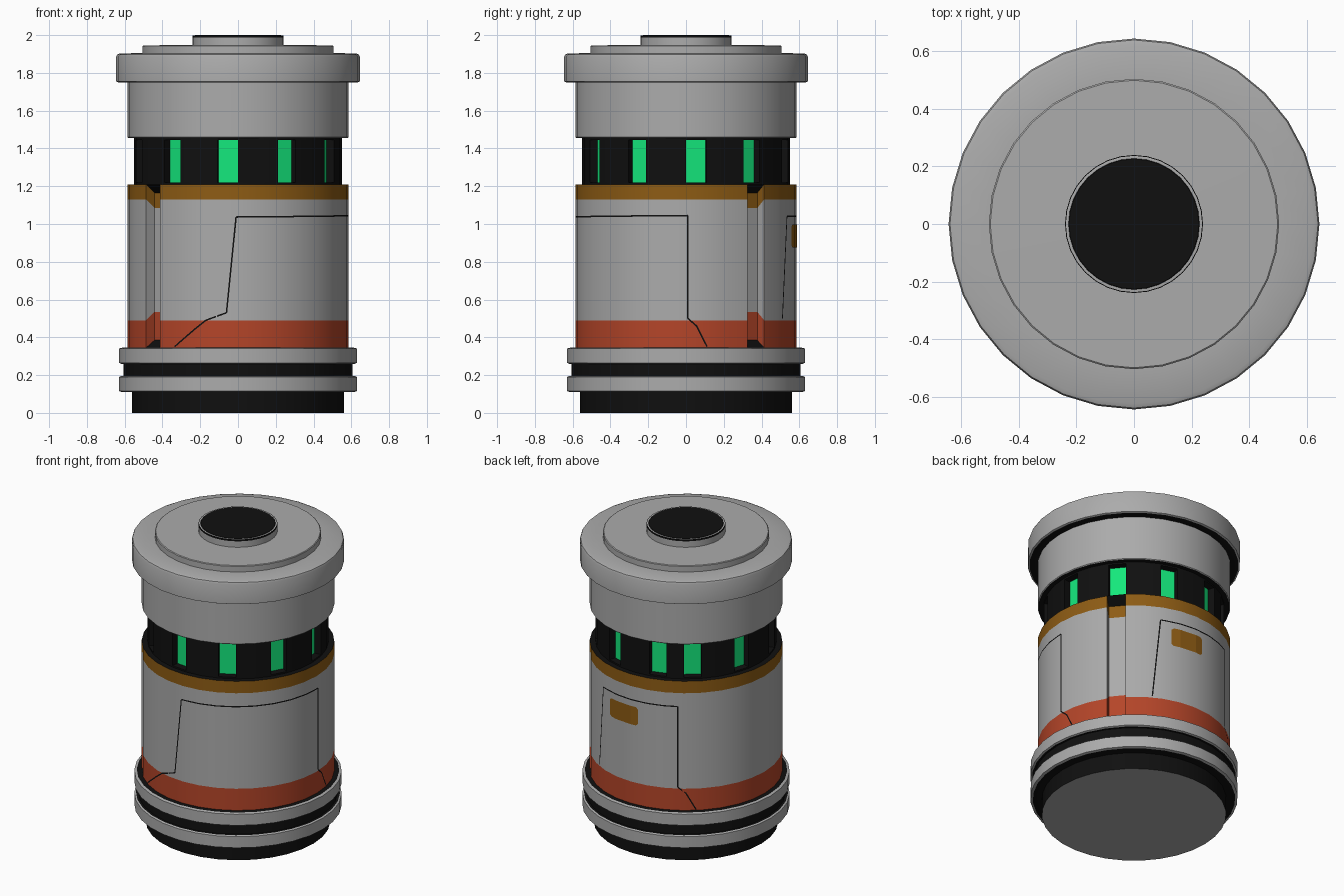
import bpy, bmesh, math

if "Cube" in bpy.data.objects:
    bpy.data.objects.remove(bpy.data.objects["Cube"])

N = 32
STEP = 2 * math.pi / N


def material(name, rgb):
    m = bpy.data.materials.new(name)
    m.diffuse_color = (*rgb, 1)
    m.use_nodes = True
    m.node_tree.nodes["Principled BSDF"].inputs["Base Color"].default_value = m.diffuse_color
    return m


GREY, BLACK, RED, AMBER, GREEN = range(5)
MATS = [material("grey paint", (0.41, 0.41, 0.41)),
        material("black rubber", (0.005, 0.005, 0.005)),
        material("red orange stripe", (0.46, 0.06, 0.022)),
        material("amber stripe", (0.27, 0.107, 0.007)),
        material("green light", (0.007, 0.80, 0.20))]


def finish(name, faces, smooth=True):
    """Object from a list of (corner list, colour) faces."""
    bm = bmesh.new()
    for pts, mat in faces:
        f = bm.faces.new([bm.verts.new(p) for p in pts])
        f.material_index = mat
    bmesh.ops.remove_doubles(bm, verts=bm.verts, dist=1e-5)
    me = bpy.data.meshes.new(name)
    bm.to_mesh(me)
    bm.free()
    for m in MATS:
        me.materials.append(m)
    ob = bpy.data.objects.new(name, me)
    bpy.context.collection.objects.link(ob)
    if smooth:
        bpy.ops.object.select_all(action='DESELECT')
        ob.select_set(True)
        bpy.context.view_layer.objects.active = ob
        bpy.ops.object.shade_smooth_by_angle(angle=math.radians(30))
    return ob


def pt(r, k, z):
    return (r * math.cos(k * STEP), r * math.sin(k * STEP), z)


def lathe(name, start, segs):
    """Revolve a profile upwards; each seg is (radius, z, colour)."""
    faces = []
    r0, z0 = start
    for r1, z1, mat in segs:
        if r0 == 0:
            faces.append(([pt(r1, -k, z1) for k in range(N)], mat))
        elif r1 == 0:
            faces.append(([pt(r0, k, z0) for k in range(N)], mat))
        else:
            for k in range(N):
                faces.append(([pt(r0, k, z0), pt(r0, k + 1, z0),
                               pt(r1, k + 1, z1), pt(r1, k, z1)], mat))
        r0, z0 = r1, z1
    return finish(name, faces)


def slotted_drum(name, r, zs, mats, slots, depth, floor_zs, floor_mats, wall_mats):
    """Banded drum whose slot columns are pushed inward, with dark ends."""
    faces = []
    for k in range(N):
        if k not in slots:
            for i, m in enumerate(mats):
                faces.append(([pt(r, k, zs[i]), pt(r, k + 1, zs[i]),
                               pt(r, k + 1, zs[i + 1]), pt(r, k, zs[i + 1])], m))
            continue
        a = (k + 0.5) * STEP
        dx, dy = depth * math.cos(a), depth * math.sin(a)

        def inner(j, z):
            p = pt(r, j, z)
            return (p[0] - dx, p[1] - dy, z)
        for i, m in enumerate(floor_mats):
            z0, z1, f0, f1 = zs[i], zs[i + 1], floor_zs[i], floor_zs[i + 1]
            faces.append(([inner(k, f0), inner(k + 1, f0), inner(k + 1, f1), inner(k, f1)], m))
            faces.append(([pt(r, k, z0), inner(k, f0), inner(k, f1), pt(r, k, z1)], wall_mats[i]))
            faces.append(([inner(k + 1, f0), pt(r, k + 1, z0), pt(r, k + 1, z1),
                           inner(k + 1, f1)], wall_mats[i]))
        zb, zt, fb, ft = zs[0], zs[-1], floor_zs[0], floor_zs[-1]
        faces.append(([pt(r, k, zb), pt(r, k + 1, zb), inner(k + 1, fb), inner(k, fb)], BLACK))
        faces.append(([inner(k, ft), inner(k + 1, ft), pt(r, k + 1, zt), pt(r, k, zt)], BLACK))
    return finish(name, faces)


# Foot and the two base rings
lathe("base_rings", (0, 0), [
    (0.56, 0, GREY), (0.56, 0.11, BLACK), (0.615, 0.11, BLACK), (0.63, 0.115, GREY),
    (0.63, 0.19, GREY), (0.62, 0.195, GREY), (0.605, 0.195, BLACK), (0.605, 0.26, BLACK),
    (0.62, 0.26, BLACK), (0.63, 0.265, GREY), (0.63, 0.34, GREY), (0.615, 0.345, GREY),
    (0.585, 0.345, BLACK)])

# Main body with stripes and two opposite vertical channels
R = 0.585
bands = [RED, GREY, AMBER]
slotted_drum("main_body", R, [0.345, 0.49, 1.13, 1.21], bands, {3, 19}, 0.057,
             [0.385, 0.535, 1.085, 1.165], bands, bands)
lathe("body_shoulder", (R, 1.21), [(0.55, 1.21, BLACK), (0.55, 1.22, BLACK)])

# Light band with eleven recessed windows
windows = set(range(0, 10, 3)) | set(range(11, 32, 3))
slotted_drum("light_band", 0.55, [1.22, 1.445], [BLACK], windows, 0.045,
             [1.22, 1.445], [GREEN], [BLACK])

# Upper drum, cap, lid and button
lathe("upper_drum_and_cap", (0.55, 1.445), [
    (0.55, 1.455, BLACK), (0.58, 1.455, BLACK), (0.585, 1.46, GREY), (0.585, 1.75, GREY),
    (0.635, 1.75, BLACK), (0.645, 1.755, GREY), (0.645, 1.885, GREY), (0.64, 1.897, GREY),
    (0.625, 1.903, GREY), (0.505, 1.905, GREY), (0.505, 1.942, GREY), (0.50, 1.946, GREY),
    (0.24, 1.947, GREY)])
lathe("top_button", (0.24, 1.947), [
    (0.24, 1.987, GREY), (0.24, 1.997, BLACK), (0.237, 1.998, BLACK),
    (0.228, 1.998, GREY), (0.226, 2.0, BLACK), (0, 2.0, BLACK)])


def on_body(deg, z, lift):
    """Point just above the faceted body surface."""
    a = math.radians(deg)
    local = (a % STEP) - STEP / 2
    r = R * math.cos(STEP / 2) / math.cos(local) + lift
    return (r * math.cos(a), r * math.sin(a), z)


def seam(name, path, width=0.008):
    """Thin dark panel line along (degrees, height) points."""
    faces = []
    per = R * math.pi / 180
    for (a0, z0), (a1, z1) in zip(path, path[1:]):
        du, dz = (a1 - a0) * per, z1 - z0
        ln = math.hypot(du, dz)
        oa, oz = -dz / ln * width / 2 / per, du / ln * width / 2
        n = max(1, int(abs(a1 - a0) / 2.8))
        for i in range(n):
            s, e = i / n, (i + 1) / n
            q = [(s, -1), (e, -1), (e, 1), (s, 1)]
            faces.append(([on_body(a0 + (a1 - a0) * t + o * oa,
                                   z0 + dz * t + o * oz, 0.0015) for t, o in q], BLACK))
    return finish(name, faces, False)


# Panel lines: front right panel and rear panel
seam("front_panel_line", [(-125, 0.35), (-107, 0.49), (-96, 0.53), (-91, 1.037),
                          (1, 1.045), (1, 0.5), (5.5, 0.46), (11, 0.35)])
seam("rear_panel_line", [(61, 0.5), (66, 1.04), (120, 1.04), (120, 0.5),
                         (125, 0.46), (131, 0.35)])

# Amber label plate on the rear
cols = [(73, 0.012), (74.5, 0), (78.75, 0), (90, 0), (93.5, 0), (95, 0.012)]
finish("label_plate", [([on_body(a, 0.875 + i, 0.003), on_body(b, 0.875 + j, 0.003),
                         on_body(b, 0.998 - j, 0.003), on_body(a, 0.998 - i, 0.003)], AMBER)
                       for (a, i), (b, j) in zip(cols, cols[1:])], False)
